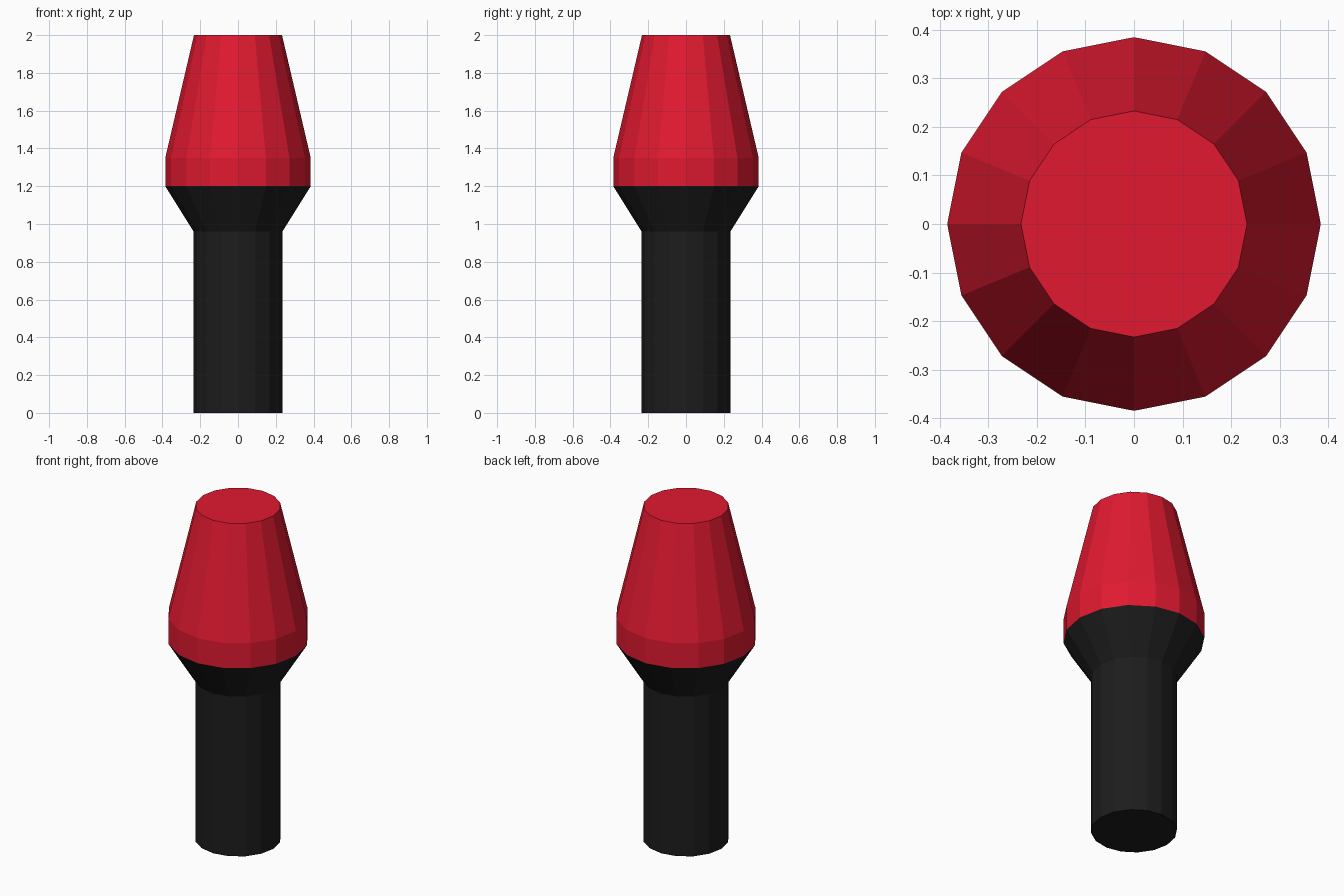
import bpy, bmesh
from math import cos, sin, tau

if "Cube" in bpy.data.objects:
    bpy.data.objects.remove(bpy.data.objects["Cube"])

SIDES = 16


def material(name, color):
    mat = bpy.data.materials.new(name)
    mat.diffuse_color = color
    mat.use_nodes = True
    mat.node_tree.nodes["Principled BSDF"].inputs["Base Color"].default_value = mat.diffuse_color
    return mat


def lathe(name, profile, mat, cap_bottom=False, cap_top=False):
    """Spin a (radius, z) profile into a flat-faced shell."""
    bm = bmesh.new()
    rings = [[bm.verts.new((r * cos(tau * i / SIDES), r * sin(tau * i / SIDES), z))
              for i in range(SIDES)] for r, z in profile]
    for low, high in zip(rings, rings[1:]):
        for i in range(SIDES):
            j = (i + 1) % SIDES
            bm.faces.new((low[i], low[j], high[j], high[i]))
    if cap_bottom:
        bm.faces.new(rings[0][::-1])
    if cap_top:
        bm.faces.new(rings[-1])
    mesh = bpy.data.meshes.new(name)
    bm.to_mesh(mesh)
    bm.free()
    mesh.materials.append(mat)
    obj = bpy.data.objects.new(name, mesh)
    bpy.context.collection.objects.link(obj)
    return obj


black = material("black", (0.012, 0.012, 0.012, 1))
red = material("red", (0.75, 0.01, 0.03, 1))

# Straight stem with flared collar
lathe("stem", [(0.235, 0), (0.235, 0.96), (0.385, 1.2)], black, cap_bottom=True)

# Short band and tapering head with flat top
lathe("head", [(0.385, 1.2), (0.385, 1.35), (0.233, 2.0)], red, cap_top=True)
